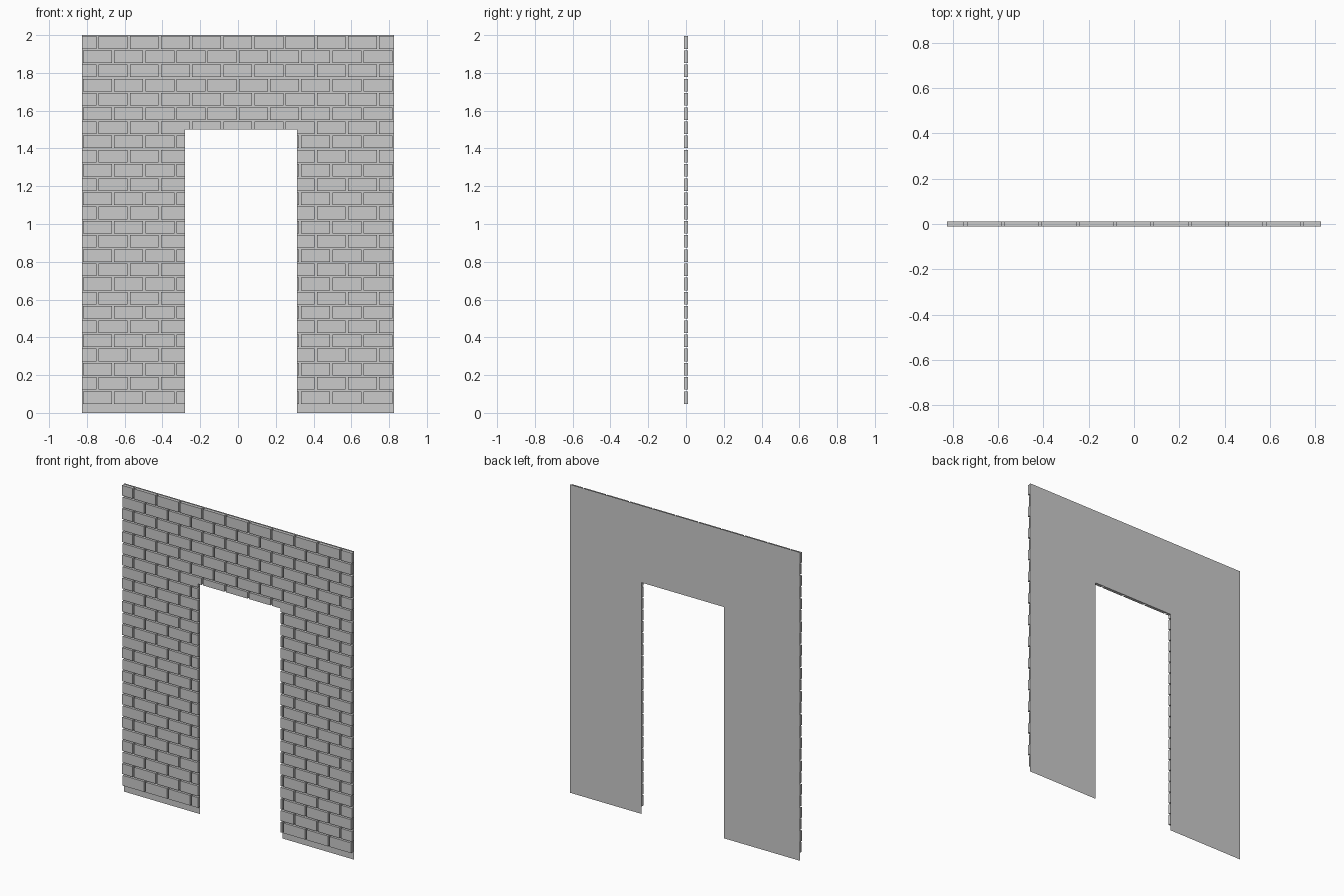
import bpy, bmesh

if "Cube" in bpy.data.objects:
    bpy.data.objects.remove(bpy.data.objects["Cube"])

# Overall wall and doorway dimensions
HALF_W, TOP = 0.825, 2.0
DOOR_L, DOOR_R, DOOR_TOP = -0.28, 0.312, 1.5
FRONT, BACK = -0.01, 0.01
# Brick bond dimensions
PITCH_X, PITCH_Z = 0.165, 0.0752
GAP_X, BRICK_H = 0.012, 0.0665
ROWS, BASE_Z, FIRST_JOINT = 26, 0.0475, -0.744


def finish(bm, name):
    mesh = bpy.data.meshes.new(name)
    bm.to_mesh(mesh)
    bm.free()
    obj = bpy.data.objects.new(name, mesh)
    bpy.context.collection.objects.link(obj)


def add_box(bm, x0, x1, z0, z1):
    """Brick block with an open back that sits on the mortar sheet."""
    if x1 - x0 < 0.001 or z1 - z0 < 0.001:
        return
    corners = [(x0, z0), (x1, z0), (x1, z1), (x0, z1)]
    f = [bm.verts.new((x, FRONT, z)) for x, z in corners]
    b = [bm.verts.new((x, BACK, z)) for x, z in corners]
    bm.faces.new(f)
    for i in range(4):
        j = (i + 1) % 4
        bm.faces.new((f[j], f[i], b[i], b[j]))


def add_brick(bm, x0, x1, z0, z1):
    """Trim a brick to the wall edges and the doorway."""
    x0, x1 = max(x0, -HALF_W), min(x1, HALF_W)
    if x1 <= x0:
        return
    if z0 >= DOOR_TOP or x1 <= DOOR_L or x0 >= DOOR_R:
        add_box(bm, x0, x1, z0, z1)
        return
    low_top = min(z1, DOOR_TOP)
    add_box(bm, x0, min(x1, DOOR_L), z0, low_top)
    add_box(bm, max(x0, DOOR_R), x1, z0, low_top)
    add_box(bm, x0, x1, low_top, z1)


# Mortar: one thin sheet around the doorway
bm = bmesh.new()
outline = [(-HALF_W, 0), (DOOR_L, 0), (DOOR_L, DOOR_TOP), (DOOR_R, DOOR_TOP),
           (DOOR_R, 0), (HALF_W, 0), (HALF_W, TOP), (-HALF_W, TOP)]
bm.faces.new([bm.verts.new((x, BACK, z)) for x, z in outline])
finish(bm, "mortar_sheet")

# Bricks: running bond, every other row shifted by half a brick
bm = bmesh.new()
for row in range(ROWS):
    z0 = BASE_Z + row * PITCH_Z
    shift = PITCH_X / 2 if row % 2 == 0 else 0.0
    for k in range(-2, 11):
        joint = FIRST_JOINT + shift + k * PITCH_X
        add_brick(bm, joint + GAP_X / 2, joint + PITCH_X - GAP_X / 2,
                  z0, z0 + BRICK_H)
finish(bm, "bricks")
